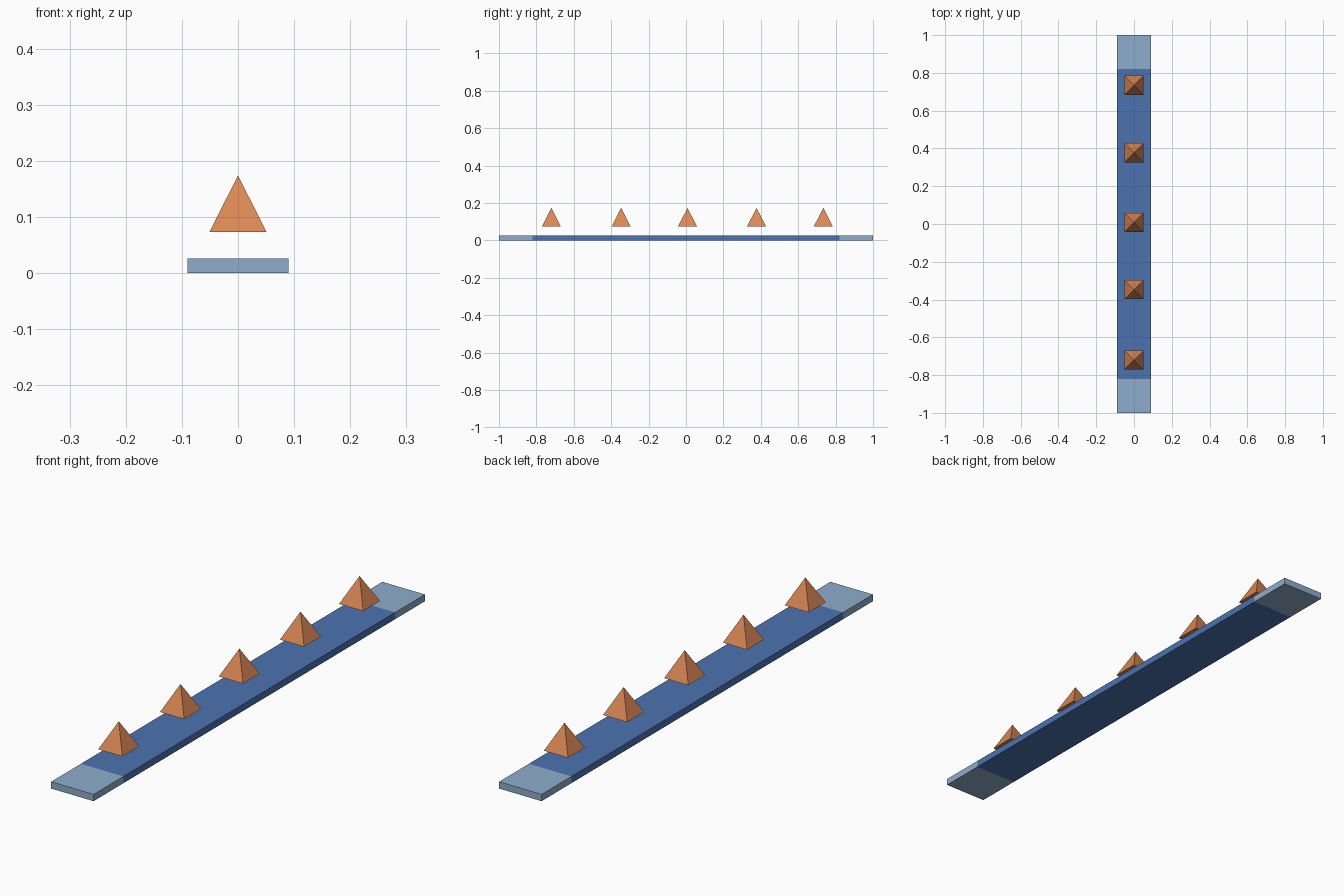
import bpy
import math

cube = bpy.data.objects.get("Cube")
if cube:
    bpy.data.objects.remove(cube, do_unlink=True)


def srgb(r, g, b):
    def lin(c):
        c /= 255
        return c / 12.92 if c <= 0.04045 else ((c + 0.055) / 1.055) ** 2.4
    return (lin(r), lin(g), lin(b), 1.0)


def material(name, colour):
    mat = bpy.data.materials.new(name)
    mat.use_nodes = True
    mat.diffuse_color = colour
    mat.node_tree.nodes["Principled BSDF"].inputs["Base Color"].default_value = colour
    return mat


blue = material("blue", srgb(76, 114, 176))
pale_blue = material("pale_blue", srgb(143, 174, 204))
orange = material("orange", srgb(218, 136, 84))

HALF_WIDTH = 0.09
THICKNESS = 0.026
DECK_END = 0.82


def slab(name, y0, y1, mat):
    bpy.ops.mesh.primitive_cube_add(size=1, location=(0, (y0 + y1) / 2, THICKNESS / 2))
    ob = bpy.context.object
    ob.name = name
    ob.scale = (2 * HALF_WIDTH, y1 - y0, THICKNESS)
    bpy.ops.object.transform_apply(location=False, rotation=False, scale=True)
    ob.data.materials.append(mat)


# Flat strip: long deck with a paler pad at each end
slab("deck", -DECK_END, DECK_END, blue)
slab("front_end_pad", -1.0, -DECK_END, pale_blue)
slab("back_end_pad", DECK_END, 1.0, pale_blue)

# Row of square pyramids floating above the deck
BASE_Z, APEX_Z, HALF_BASE = 0.073, 0.174, 0.051
for i, y in enumerate((-0.72, -0.347, 0.008, 0.377, 0.734), 1):
    bpy.ops.mesh.primitive_cone_add(
        vertices=4, radius1=HALF_BASE * math.sqrt(2), radius2=0,
        depth=APEX_Z - BASE_Z, location=(0, y, (BASE_Z + APEX_Z) / 2),
        rotation=(0, 0, math.pi / 4))
    pyramid = bpy.context.object
    pyramid.name = f"pyramid_{i}"
    bpy.ops.object.transform_apply(location=False, rotation=True, scale=False)
    pyramid.data.materials.append(orange)
